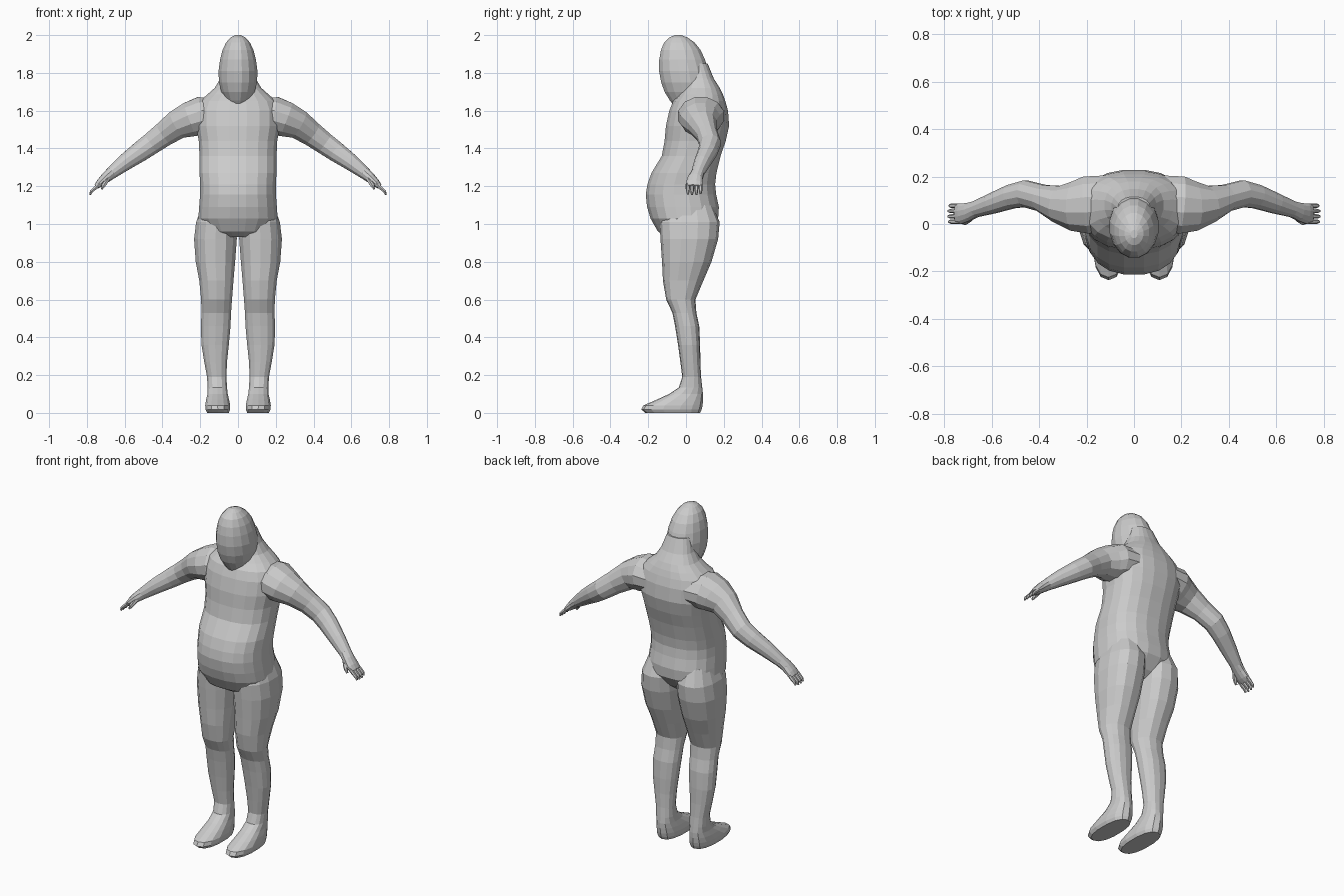
import bpy, bmesh, math
from mathutils import Vector

skin = bpy.data.materials.new("pale grey skin")
skin.diffuse_color = (0.6, 0.6, 0.6, 1)


def ring(centre, u, v, sides, power=1.0):
    """Closed superellipse around centre with half axes u and v."""
    pts = []
    for i in range(sides):
        a = 2 * math.pi * (i + 0.5) / sides
        c, s = math.cos(a), math.sin(a)
        pts.append(centre + u * math.copysign(abs(c) ** power, c)
                   + v * math.copysign(abs(s) ** power, s))
    return pts


def loft(name, rings, mirror=False):
    """Skin a list of rings with quads, cap both ends, optionally mirror."""
    bm = bmesh.new()
    loops = [[bm.verts.new(p) for p in r] for r in rings]
    n = len(loops[0])
    for a, b in zip(loops, loops[1:]):
        for i in range(n):
            j = (i + 1) % n
            bm.faces.new((a[i], a[j], b[j], b[i]))
    bm.faces.new(loops[0])
    bm.faces.new(loops[-1])
    if mirror:
        copy = bmesh.ops.duplicate(bm, geom=bm.verts[:] + bm.edges[:] + bm.faces[:])
        for g in copy["geom"]:
            if isinstance(g, bmesh.types.BMVert):
                g.co.x = -g.co.x
    bmesh.ops.recalc_face_normals(bm, faces=bm.faces[:])
    mesh = bpy.data.meshes.new(name)
    bm.to_mesh(mesh)
    bm.free()
    mesh.materials.append(skin)
    ob = bpy.data.objects.new(name, mesh)
    bpy.context.collection.objects.link(ob)
    return ob


def upright(rows, sides, power=1.0):
    """Horizontal rings from rows of z, x min, x max, y front, y back."""
    return [ring(Vector(((x0 + x1) / 2, (y0 + y1) / 2, z)),
                 Vector(((x1 - x0) / 2, 0, 0)), Vector((0, (y1 - y0) / 2, 0)),
                 sides, power) for z, x0, x1, y0, y1 in rows]


def tube(rows, sides):
    """Rings across a path from rows of x, y, z, vertical and y radius."""
    pts = [Vector(r[:3]) for r in rows]
    out = []
    for i, r in enumerate(rows):
        d = pts[min(i + 1, len(pts) - 1)] - pts[max(i - 1, 0)]
        up = Vector((-d.z, 0, d.x)).normalized()
        side = up.cross(d).normalized()
        out.append(ring(pts[i], up * r[3], side * r[4], sides))
    return out


# Torso with neck: z, half width, front, back
torso_rows = [
    (0.93, 0.13, -0.10, 0.08), (0.96, 0.17, -0.15, 0.12),
    (1.03, 0.212, -0.19, 0.172), (1.09, 0.208, -0.208, 0.176),
    (1.155, 0.203, -0.215, 0.162), (1.21, 0.202, -0.206, 0.156),
    (1.27, 0.206, -0.185, 0.163), (1.36, 0.206, -0.13, 0.185),
    (1.44, 0.21, -0.115, 0.212), (1.52, 0.225, -0.108, 0.23),
    (1.60, 0.225, -0.09, 0.224), (1.65, 0.205, -0.07, 0.21),
    (1.685, 0.165, -0.04, 0.197), (1.72, 0.125, -0.02, 0.18),
    (1.77, 0.095, 0.0, 0.148), (1.85, 0.07, 0.0, 0.115)]
torso = loft("body", upright([(z, -w, w, f, b) for z, w, f, b in torso_rows], 20, 0.85))

# Hooded, featureless head
head_rows = [
    (1.62, 0.045, -0.06, 0.10), (1.655, 0.068, -0.088, 0.12),
    (1.70, 0.09, -0.116, 0.13), (1.75, 0.103, -0.134, 0.132),
    (1.81, 0.105, -0.145, 0.122), (1.87, 0.097, -0.144, 0.103),
    (1.92, 0.084, -0.135, 0.08), (1.96, 0.065, -0.118, 0.048),
    (1.987, 0.04, -0.09, 0.01), (2.0, 0.014, -0.06, -0.025)]
head = loft("head", upright([(z, -w, w, f, b) for z, w, f, b in head_rows], 16))

# Legs running down into the feet
legs = loft("legs", upright([
    (1.10, 0.03, 0.19, -0.10, 0.14), (1.01, 0.006, 0.224, -0.14, 0.178),
    (0.92, 0.004, 0.235, -0.135, 0.17), (0.80, 0.013, 0.226, -0.127, 0.135),
    (0.70, 0.022, 0.207, -0.122, 0.092), (0.60, 0.03, 0.197, -0.105, 0.05),
    (0.53, 0.035, 0.195, -0.072, 0.055), (0.46, 0.038, 0.198, -0.058, 0.07),
    (0.36, 0.047, 0.195, -0.042, 0.075), (0.27, 0.057, 0.18, -0.03, 0.076),
    (0.19, 0.06, 0.165, -0.02, 0.08), (0.135, 0.057, 0.162, -0.038, 0.086),
    (0.10, 0.053, 0.163, -0.09, 0.09), (0.07, 0.046, 0.17, -0.155, 0.09),
    (0.04, 0.04, 0.175, -0.225, 0.088), (0.018, 0.04, 0.174, -0.237, 0.083),
    (0.0, 0.048, 0.165, -0.215, 0.075)], 14, 0.85), True)

# Arms from shoulder to palm
arms = loft("arms", tube([
    (0.10, 0.09, 1.575, 0.09, 0.12), (0.20, 0.08, 1.572, 0.104, 0.125),
    (0.255, 0.076, 1.553, 0.096, 0.108), (0.32, 0.085, 1.527, 0.08, 0.08),
    (0.39, 0.11, 1.477, 0.067, 0.058), (0.46, 0.128, 1.425, 0.06, 0.058),
    (0.52, 0.115, 1.382, 0.055, 0.052), (0.60, 0.086, 1.325, 0.045, 0.044),
    (0.67, 0.062, 1.27, 0.033, 0.035), (0.70, 0.05, 1.245, 0.028, 0.04),
    (0.73, 0.044, 1.217, 0.022, 0.045), (0.75, 0.043, 1.198, 0.014, 0.042)], 12), True)

# Four fingers and a thumb
parts = [head, legs, arms]
for i, (y, reach) in enumerate([(0.010, 0.92), (0.032, 1.0), (0.055, 0.98), (0.077, 0.85)]):
    parts.append(loft(f"finger_{i + 1}", tube([
        (0.73, y, 1.215, 0.011, 0.01), (0.757, y, 1.19, 0.011, 0.01),
        (0.757 + 0.02 * reach, y, 1.19 - 0.018 * reach, 0.009, 0.009),
        (0.757 + 0.027 * reach, y, 1.19 - 0.036 * reach, 0.005, 0.005)], 6), True))
parts.append(loft("thumb", tube([
    (0.685, 0.035, 1.25, 0.015, 0.015), (0.70, 0.015, 1.222, 0.013, 0.013),
    (0.712, 0.006, 1.203, 0.011, 0.01), (0.722, 0.003, 1.185, 0.006, 0.006)], 6), True))

# Weld every part into one continuous skin
bpy.context.view_layer.objects.active = torso
for part in parts:
    mod = torso.modifiers.new("join " + part.name, 'BOOLEAN')
    mod.operation = 'UNION'
    mod.solver = 'EXACT'
    mod.object = part
    bpy.ops.object.modifier_apply(modifier=mod.name)
    bpy.data.objects.remove(part)
